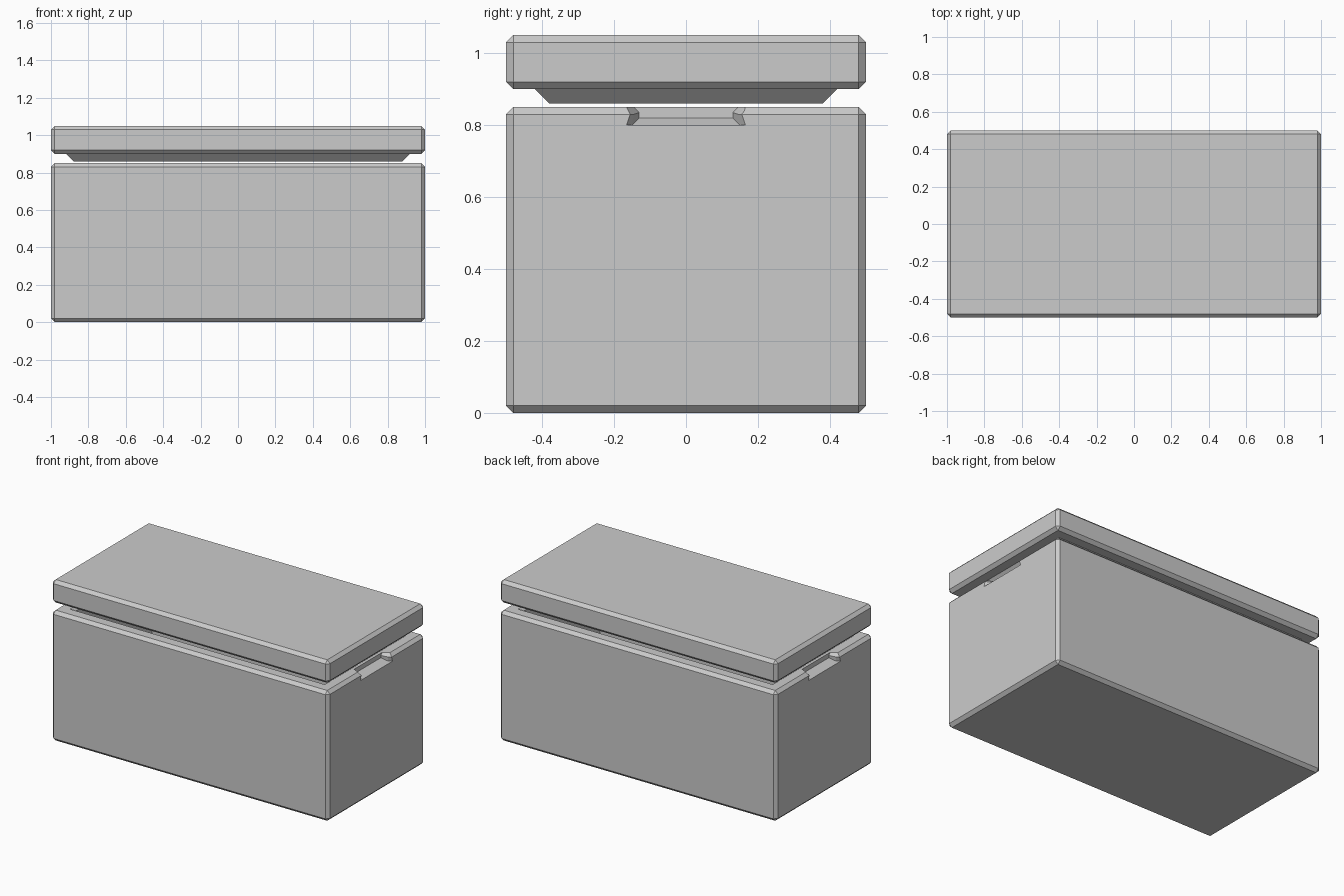
import bpy, bmesh

if "Cube" in bpy.data.objects:
    bpy.data.objects.remove(bpy.data.objects["Cube"])


def loft(name, rings):
    """Closed solid skinned through rings that all have the same point count."""
    bm = bmesh.new()
    loops = [[bm.verts.new(p) for p in r] for r in rings]
    n = len(rings[0])
    for a, b in zip(loops, loops[1:]):
        for i in range(n):
            j = (i + 1) % n
            bm.faces.new((a[i], a[j], b[j], b[i]))
    bm.faces.new(loops[0][::-1])
    bm.faces.new(loops[-1])
    bmesh.ops.recalc_face_normals(bm, faces=bm.faces[:])
    me = bpy.data.meshes.new(name)
    bm.to_mesh(me)
    bm.free()
    ob = bpy.data.objects.new(name, me)
    bpy.context.collection.objects.link(ob)
    return ob


def rect(hx, hy, z):
    return [(-hx, -hy, z), (hx, -hy, z), (hx, hy, z), (-hx, hy, z)]


def chamfer_box(name, z0, z1):
    ob = loft(name, [rect(1, 0.5, z0), rect(1, 0.5, z1)])
    m = ob.modifiers.new("chamfer", 'BEVEL')
    m.width = 0.02
    m.segments = 1
    return ob


def cut(ob, cutter):
    m = ob.modifiers.new("cut", 'BOOLEAN')
    m.operation = 'DIFFERENCE'
    m.solver = 'EXACT'
    m.object = cutter
    cutter.hide_render = True
    cutter.hide_set(True)


# Hollow body with chamfered outer edges
body = chamfer_box("chest_body", 0, 0.85)
cut(body, loft("cavity_cutter", [
    rect(0.88, 0.38, 0.1), rect(0.90, 0.40, 0.12), rect(0.90, 0.40, 0.83),
    rect(0.94, 0.44, 0.87)]))


# Finger notches at both ends: flared outline tapering inward
def notch_ring(x, half, neck, flare, z0, z1):
    half_profile = [(half, z0), (neck, z1), (flare, 0.85), (flare + 0.01, 0.87)]
    return ([(x, y, z) for y, z in half_profile]
            + [(x, -y, z) for y, z in reversed(half_profile)])


for side, label in ((1, "right"), (-1, "left")):
    cut(body, loft(label + "_notch_cutter", [
        notch_ring(side * 0.94, 0.13, 0.13, 0.145, 0.82, 0.835),
        notch_ring(side * 0.98, 0.15, 0.145, 0.165, 0.80, 0.83),
        notch_ring(side * 1.00, 0.165, 0.155, 0.18, 0.80, 0.83),
        notch_ring(side * 1.03, 0.165, 0.155, 0.18, 0.80, 0.83)]))

# Raised lid and its tapered plug
chamfer_box("lid", 0.90, 1.05)
loft("lid_plug", [rect(0.88, 0.38, 0.86), rect(0.92, 0.42, 0.90), rect(0.92, 0.42, 0.91)])
